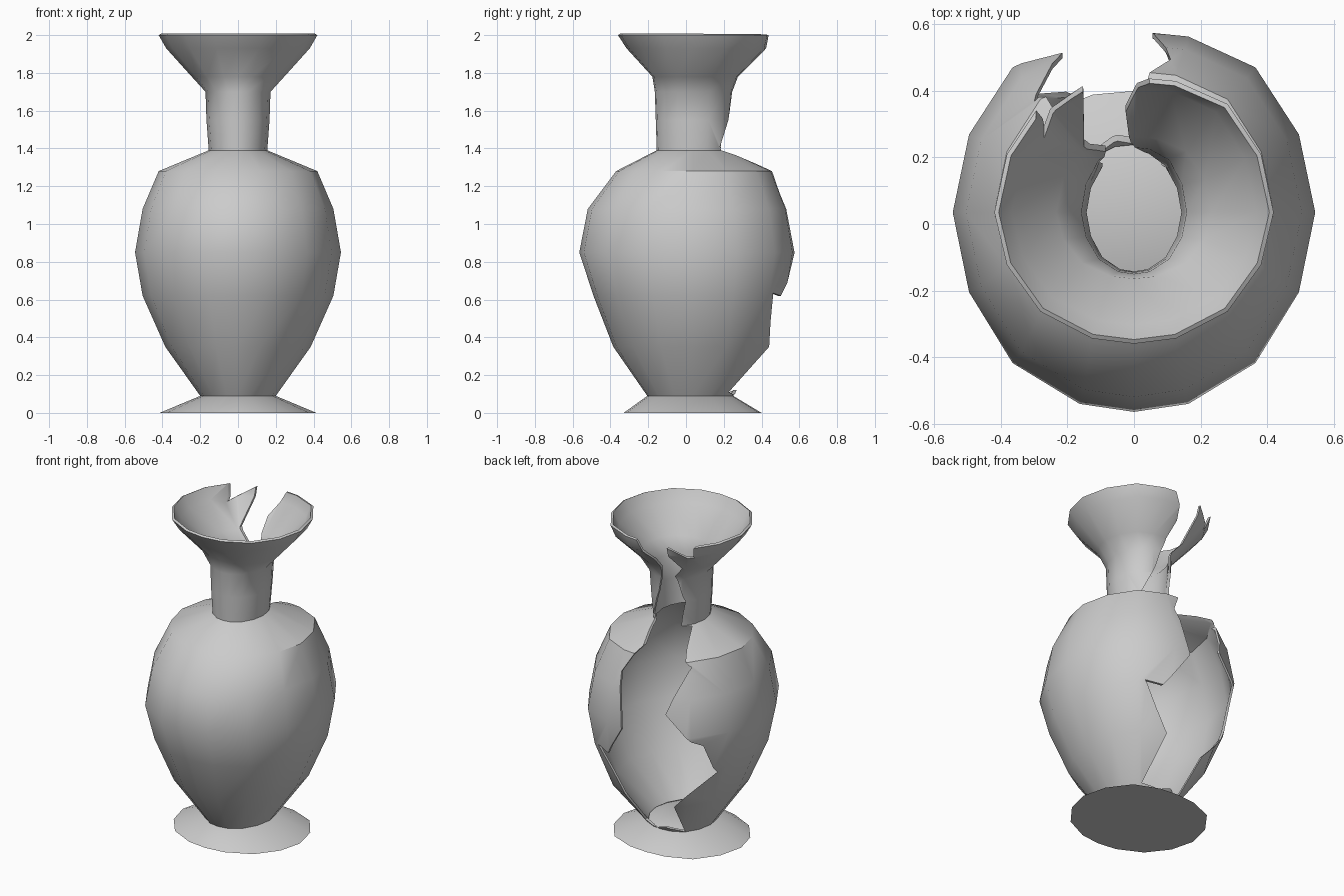
import bpy, bmesh, math

if "Cube" in bpy.data.objects:
    bpy.data.objects.remove(bpy.data.objects["Cube"])

CY = 0.035  # y of the vase axis
# quarter cross-section, as (x factor, y factor)
FRONT = [(1, 0), (.91, .40), (.67, .755), (.30, .96), (0, 1)]
BACK = [(1, 0), (.91, .43), (.67, .80), (.30, .97), (0, 1)]


def ring(bm, z, rx, yf, yb):
    pts = [(x, CY + (yb - CY) * y) for x, y in BACK]
    pts += [(-x, CY + (yb - CY) * y) for x, y in BACK[-2::-1]]
    pts += [(-x, CY + (yf - CY) * y) for x, y in FRONT[1:]]
    pts += [(x, CY + (yf - CY) * y) for x, y in FRONT[-2:0:-1]]
    return [bm.verts.new((x * rx, y, z)) for x, y in pts]


def finish(name, bm):
    bmesh.ops.recalc_face_normals(bm, faces=bm.faces[:])
    me = bpy.data.meshes.new(name)
    bm.to_mesh(me)
    bm.free()
    ob = bpy.data.objects.new(name, me)
    bpy.context.collection.objects.link(ob)
    return ob


def loft(name, rows, capped=False):
    bm = bmesh.new()
    rings = [ring(bm, *r) for r in rows]
    for a, b in zip(rings, rings[1:]):
        for i in range(len(a)):
            j = (i + 1) % len(a)
            bm.faces.new((a[i], a[j], b[j], b[i]))
    if capped:
        bm.faces.new(rings[0][::-1])
        bm.faces.new(rings[-1])
    return finish(name, bm)


def activate(ob):
    bpy.ops.object.select_all(action='DESELECT')
    ob.select_set(True)
    bpy.context.view_layer.objects.active = ob


# solid foot, its top is the vase floor
foot = loft("foot", [(0, .415, -.33, .40), (.09, .20, -.205, .25)], True)

# body, neck and flared lip: z, half width, front y, back y
body = loft("vase_body", [
    (.09, .20, -.205, .25), (.35, .385, -.385, .455), (.62, .505, -.49, .54),
    (.85, .545, -.565, .58), (1.08, .505, -.52, .54), (1.28, .42, -.37, .46),
    (1.39, .155, -.155, .215), (1.55, .167, -.16, .23), (1.70, .172, -.165, .245),
    (1.78, .245, -.178, .275), (1.93, .38, -.315, .425), (2.0, .42, -.36, .442)])
# make sure the open shell faces outward before thickening inward
activate(body)
if sum(p.normal.x * p.center.x for p in body.data.polygons) < 0:
    body.data.flip_normals()
sol = body.modifiers.new("wall", 'SOLIDIFY')
sol.thickness = .015
sol.offset = -1

# jagged break in the back wall, as (x, z) outline going down then up
outline = [
    (.047, 2.003), (-.025, 1.865), (-.01, 1.75), (.03, 1.60), (.105, 1.41),
    (.03, 1.31), (.11, 1.165), (.055, .84), (.20, .62), (.30, .635),
    (.12, .35), (.13, .11), (.03, .093), (-.05, .12), (-.14, .095),
    (-.19, .335), (-.42, .58), (-.40, .785), (-.215, .98), (-.30, 1.25),
    (-.14, 1.385), (-.095, 1.39), (-.12, 1.55), (-.085, 1.725), (-.15, 1.80),
    (-.155, 2.003), (-.27, 1.915), (-.295, 2.003), (-.295, 2.1), (.047, 2.1)]
# the small rim chip shares a thin corner at the tip, keep it non-degenerate
outline[25:26] = [(-.153, 1.99), (-.157, 1.99)]
bm = bmesh.new()
face = bm.faces.new([bm.verts.new((x, CY + .03, z)) for x, z in outline])
ext = bmesh.ops.extrude_face_region(bm, geom=[face])
bmesh.ops.translate(bm, vec=(0, 1, 0),
                    verts=[g for g in ext["geom"] if isinstance(g, bmesh.types.BMVert)])
cutter = finish("break_cutter", bm)
cutter.hide_render = True

cut = body.modifiers.new("break", 'BOOLEAN')
cut.operation = 'DIFFERENCE'
cut.solver = 'EXACT'
cut.object = cutter
activate(body)
for m in ("wall", "break"):
    bpy.ops.object.modifier_apply(modifier=m)
bpy.data.objects.remove(cutter, do_unlink=True)

for ob in (foot, body):
    activate(ob)
    bpy.ops.object.shade_smooth_by_angle(angle=math.radians(40))
